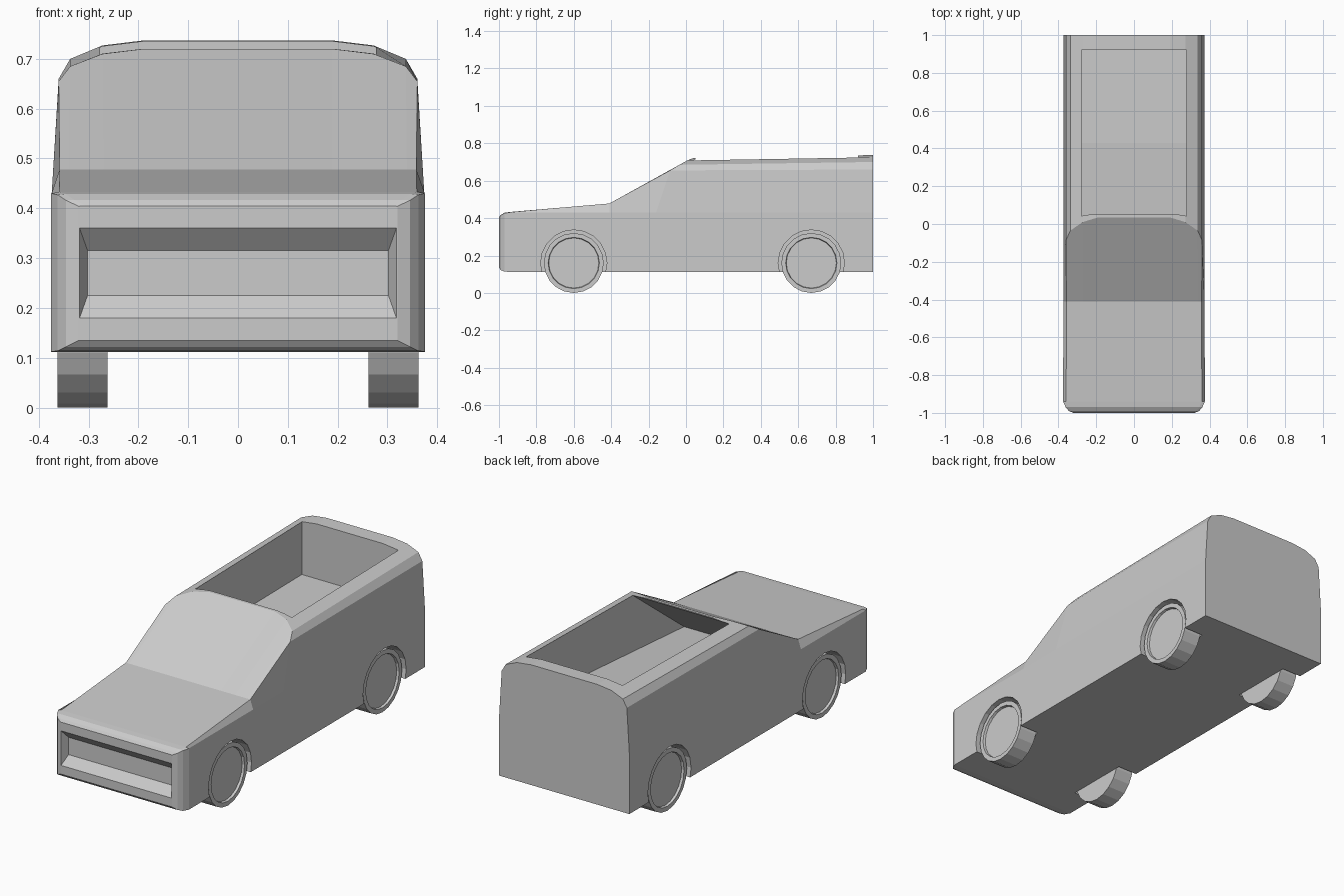
import bpy, bmesh, math
from mathutils import Matrix

if "Cube" in bpy.data.objects:
    bpy.data.objects.remove(bpy.data.objects["Cube"])

WHEELS = [(s, y) for y in (-0.6, 0.67) for s in (-1, 1)]
AXLE_Z = 0.16


def to_object(name, bm):
    bmesh.ops.recalc_face_normals(bm, faces=bm.faces[:])
    mesh = bpy.data.meshes.new(name)
    bm.to_mesh(mesh)
    bm.free()
    ob = bpy.data.objects.new(name, mesh)
    bpy.context.collection.objects.link(ob)
    return ob


def loft(name, rings):
    """Skin closed rings of equal length and cap both ends."""
    bm = bmesh.new()
    vs = [[bm.verts.new(p) for p in r] for r in rings]
    n = len(vs[0])
    for a, b in zip(vs, vs[1:]):
        for i in range(n):
            j = (i + 1) % n
            bm.faces.new((a[i], a[j], b[j], b[i]))
    bm.faces.new(vs[0])
    bm.faces.new(vs[-1][::-1])
    return to_object(name, bm)


def cylinder(name, x0, x1, y, r, rim=False):
    bm = bmesh.new()
    m = Matrix.Translation(((x0 + x1) / 2, y, AXLE_Z)) @ Matrix.Rotation(math.pi / 2, 4, 'Y')
    bmesh.ops.create_cone(bm, cap_ends=True, segments=20, radius1=r, radius2=r,
                          depth=abs(x1 - x0), matrix=m)
    if rim:
        bm.normal_update()
        caps = [f for f in bm.faces if abs(f.calc_center_median().x - x1) < 1e-4]
        bmesh.ops.inset_region(bm, faces=caps, thickness=0.023, depth=0)
        bmesh.ops.inset_region(bm, faces=caps, thickness=0.003, depth=-0.012)
    return to_object(name, bm)


def cut(target, cutter):
    cutter.hide_render = True
    mod = target.modifiers.new("cut", 'BOOLEAN')
    mod.operation = 'DIFFERENCE'
    mod.solver = 'EXACT'
    mod.object = cutter
    bpy.context.view_layer.objects.active = target
    bpy.ops.object.modifier_apply(modifier=mod.name)
    bpy.data.objects.remove(cutter)


def section(half):
    """Mirror a half cross-section across x = 0."""
    return half + [(-x, y, z) for x, y, z in reversed(half)]


def flat_section(y, w, low, side, top):
    xs = (w - 0.016, w - 0.035, 0.27, 0.19)
    return section([(w, y, low), (w, y, side)] + [(x, y, top) for x in xs])


# Body shell: chamfered nose, bonnet, windscreen and long rounded rear
body = loft("body", [
    flat_section(-1.0, 0.32, 0.135, 0.404, 0.405),
    flat_section(-0.99, 0.345, 0.122, 0.416, 0.417),
    flat_section(-0.97, 0.362, 0.114, 0.427, 0.429),
    flat_section(-0.94, 0.375, 0.112, 0.43, 0.433),
    flat_section(-0.41, 0.374, 0.112, 0.43, 0.478),
    section([(0.374, -0.1, 0.112), (0.374, -0.16, 0.43), (0.36, -0.085, 0.655),
             (0.337, -0.035, 0.685), (0.272, 0.01, 0.71), (0.19, 0.035, 0.72)]),
    section([(0.374, 1, 0.112), (0.374, 1, 0.43), (0.36, 1, 0.66),
             (0.337, 1, 0.70), (0.272, 1, 0.727), (0.19, 1, 0.737)]),
])

# Open bed, running forward under the windscreen
bed = [(0.05, 0.8), (0.05, 0.715), (-0.38, 0.385), (0.43, 0.445), (0.92, 0.45), (0.92, 0.8)]
cut(body, loft("bed_cutter", [[(x, y, z) for y, z in bed] for x in (-0.277, 0.277)]))


# Tapered grille recess in the nose
def frame(y, w, lo, hi):
    return [(-w, y, lo), (w, y, lo), (w, y, hi), (-w, y, hi)]


cut(body, loft("grille_cutter", [frame(-1.05, 0.318, 0.18, 0.36),
                                 frame(-1.0, 0.318, 0.18, 0.36),
                                 frame(-0.96, 0.302, 0.225, 0.315)]))

# Wheel arches and wheels
for s, y in WHEELS:
    cut(body, cylinder("arch_cutter", s * 0.262, s * 0.45, y, 0.177))
    name = ("front" if y < 0 else "rear") + ("_left" if s < 0 else "_right") + "_wheel"
    cylinder(name, s * 0.262, s * 0.362, y, 0.16, rim=True)
